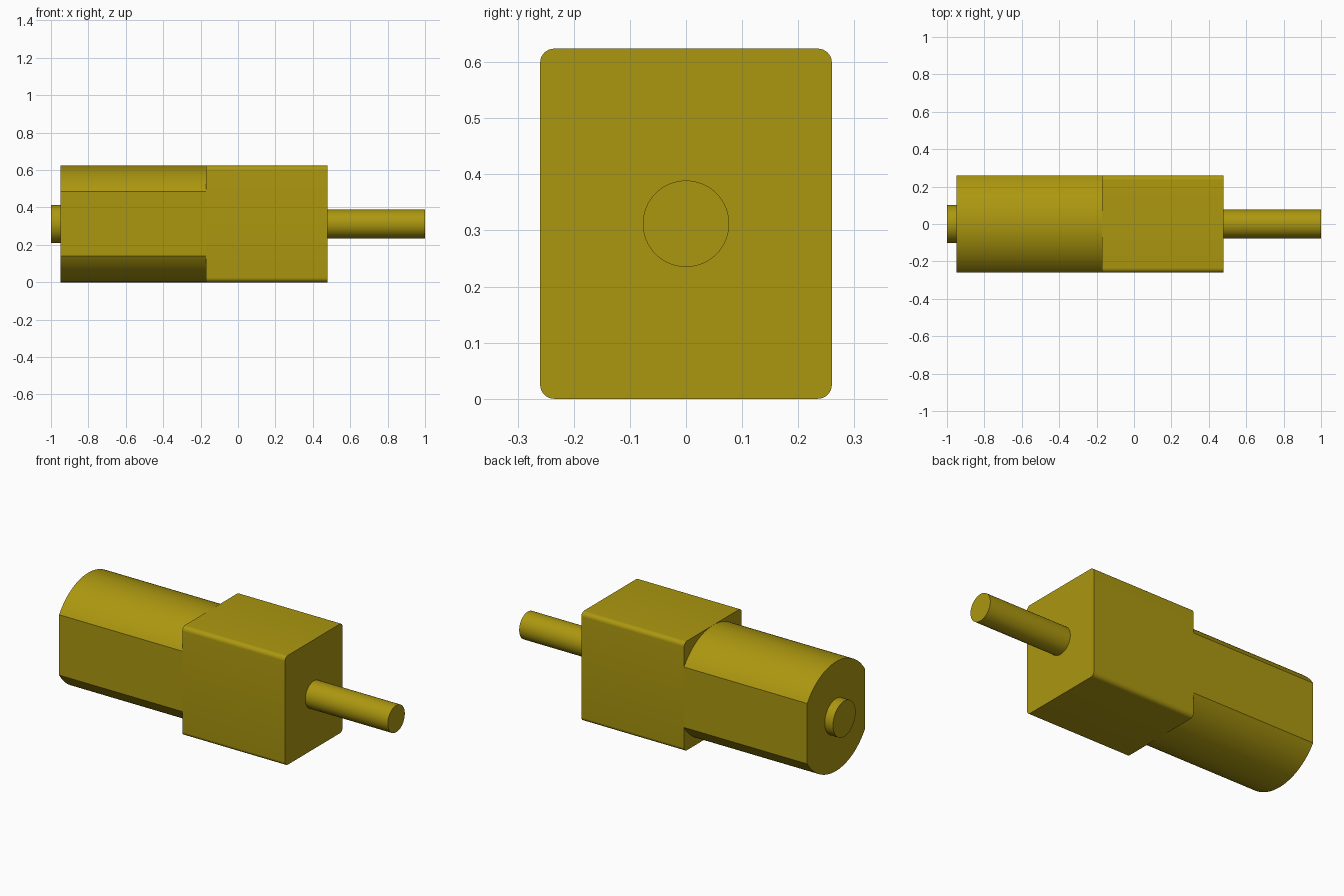
import bpy, bmesh, math

cube = bpy.data.objects.get("Cube")
if cube:
    bpy.data.objects.remove(cube, do_unlink=True)

ZC = 0.312      # height of the motor axis
HALF_W = 0.26   # half width of the flattened body

mat = bpy.data.materials.new("olive_yellow")
mat.use_nodes = True
COLOUR = (0.41, 0.31, 0.005, 1.0)
mat.diffuse_color = COLOUR
mat.node_tree.nodes["Principled BSDF"].inputs["Base Color"].default_value = COLOUR


def arc(r, a0, a1, n, cy=0.0, cz=0.0):
    """Points (y, z) on an arc, both ends included; angles in degrees."""
    angles = [math.radians(a0 + (a1 - a0) * i / n) for i in range(n + 1)]
    return [(cy + r * math.cos(a), cz + r * math.sin(a)) for a in angles]


def extrude_x(name, profile, x0, x1):
    """Extrude a closed (y, z) profile, centred on the axis, along x."""
    bm = bmesh.new()
    face = bm.faces.new([bm.verts.new((x0, y, ZC + z)) for y, z in profile])
    side = bmesh.ops.extrude_face_region(bm, geom=[face])["geom"]
    bmesh.ops.translate(bm, vec=(x1 - x0, 0, 0),
                        verts=[v for v in side if isinstance(v, bmesh.types.BMVert)])
    bmesh.ops.recalc_face_normals(bm, faces=bm.faces)
    mesh = bpy.data.meshes.new(name)
    bm.to_mesh(mesh)
    bm.free()
    mesh.materials.append(mat)
    obj = bpy.data.objects.new(name, mesh)
    bpy.context.collection.objects.link(obj)
    bpy.ops.object.select_all(action='DESELECT')
    obj.select_set(True)
    bpy.context.view_layer.objects.active = obj
    bpy.ops.object.shade_smooth_by_angle(angle=math.radians(25))
    return obj


def circle(r, n=64):
    return arc(r, 0, 360, n)[:-1]


# Motor can: round top and bottom, flat sides
flat = math.degrees(math.acos(HALF_W / ZC))
can = arc(ZC, flat, 180 - flat, 40) + arc(ZC, 180 + flat, 360 - flat, 40)
extrude_x("motor_can", can, -0.948, -0.17)

# Gearbox: block with its four long edges rounded
R = 0.025
gearbox = []
for i, (sy, sz) in enumerate([(1, 1), (-1, 1), (-1, -1), (1, -1)]):
    gearbox += arc(R, 90 * i, 90 * i + 90, 8, sy * (HALF_W - R), sz * (ZC - R))
extrude_x("gearbox", gearbox, -0.17, 0.479)

# Output shaft and rear bearing boss
extrude_x("output_shaft", circle(0.077), 0.479, 1.0)
extrude_x("rear_boss", circle(0.102), -1.0, -0.948)
